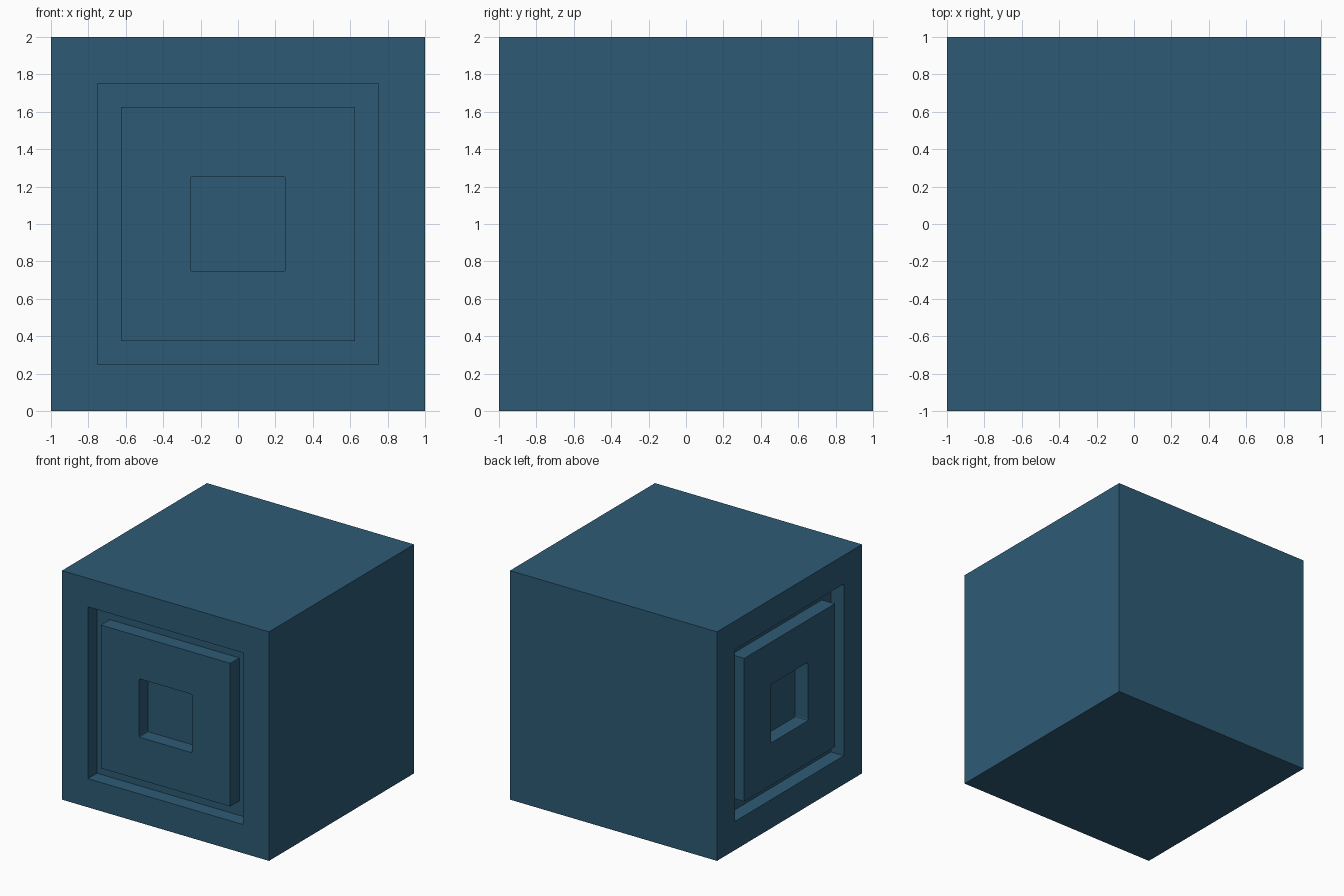
import bpy, bmesh
from mathutils import Vector

cube = bpy.data.objects.get("Cube")
if cube:
    bpy.data.objects.remove(cube)

STEP = 0.125      # depth of every recess and raised panel

blue = bpy.data.materials.new("steel_blue")
blue.use_nodes = True
colour = (0.027, 0.105, 0.180, 1)
blue.diffuse_color = colour
blue.node_tree.nodes["Principled BSDF"].inputs["Base Color"].default_value = colour

bm = bmesh.new()
bmesh.ops.create_cube(bm, size=2)
bmesh.ops.translate(bm, verts=bm.verts, vec=(0, 0, 1))


def inset_and_push(face, margin, depth):
    """Inset a face by margin, then extrude it along its normal."""
    bmesh.ops.inset_individual(bm, faces=[face], thickness=margin, use_even_offset=True)
    normal = face.normal.copy()
    new = bmesh.ops.extrude_discrete_faces(bm, faces=[face])["faces"][0]
    bmesh.ops.translate(bm, verts=new.verts, vec=normal * depth)
    new.normal_update()
    return new


# Framed panel with a square socket on the front and on the -x side
for direction in (Vector((0, -1, 0)), Vector((-1, 0, 0))):
    bm.normal_update()
    face = max(bm.faces, key=lambda f: f.normal.dot(direction))
    face = inset_and_push(face, 0.25, -STEP)     # recess
    face = inset_and_push(face, 0.125, STEP)     # panel flush with the frame
    face = inset_and_push(face, 0.37, -STEP)     # socket
    # Slightly rounded socket corners
    corners = [e for v in face.verts for e in v.link_edges if face not in e.link_faces]
    bmesh.ops.bevel(bm, geom=corners, offset=0.012, segments=2, profile=0.5,
                    affect='EDGES')

bmesh.ops.recalc_face_normals(bm, faces=bm.faces)
mesh = bpy.data.meshes.new("panelled_block")
bm.to_mesh(mesh)
bm.free()
mesh.materials.append(blue)
block = bpy.data.objects.new("panelled_block", mesh)
bpy.context.collection.objects.link(block)
